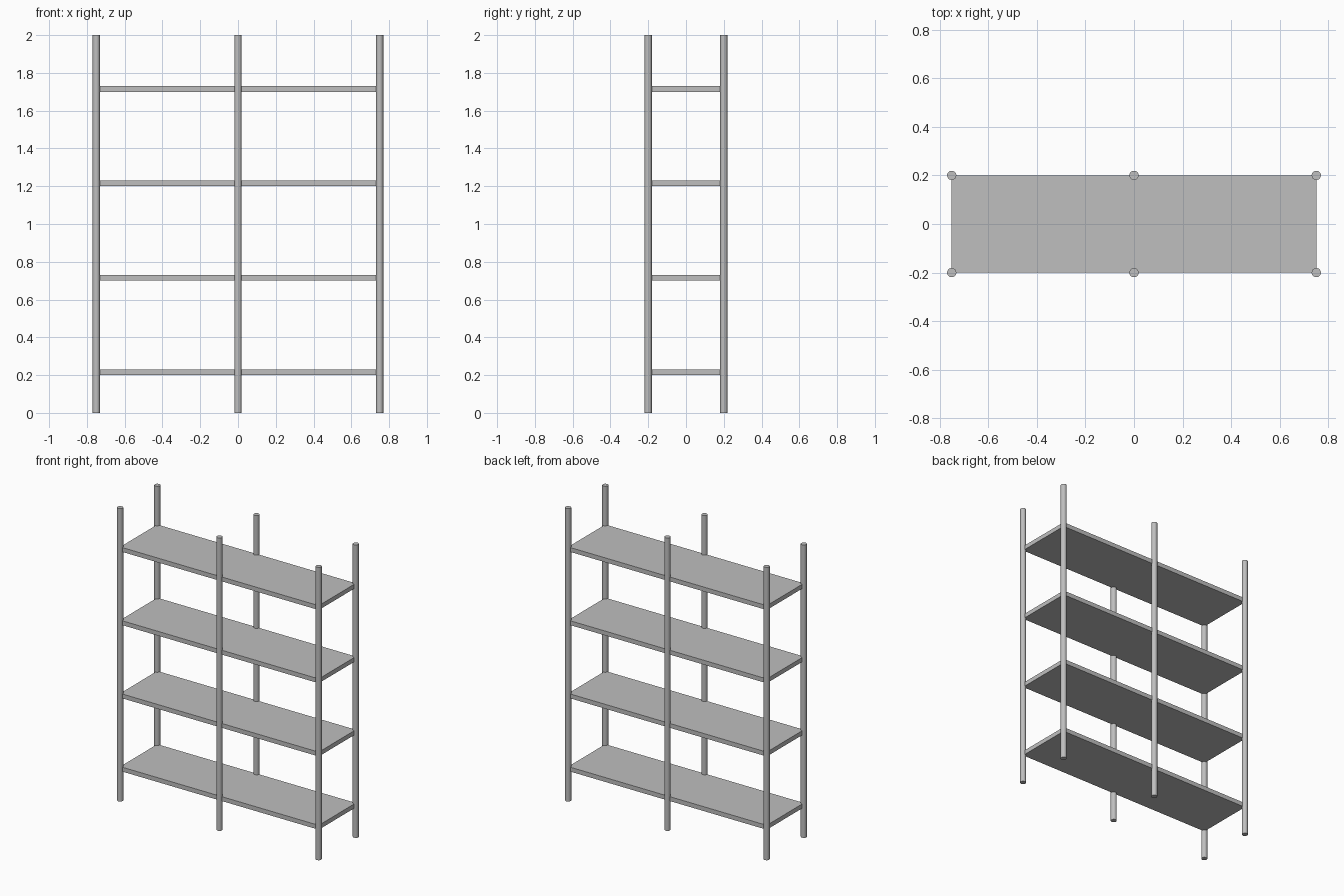
import bpy

cube = bpy.data.objects.get("Cube")
if cube:
    bpy.data.objects.remove(cube, do_unlink=True)

# One grey finish for the whole unit
grey = bpy.data.materials.new("grey")
grey.use_nodes = True
colour = (0.52, 0.52, 0.52, 1)
grey.diffuse_color = colour
grey.node_tree.nodes["Principled BSDF"].inputs["Base Color"].default_value = colour

HEIGHT, HALF_WIDTH, HALF_DEPTH = 2.0, 0.75, 0.2
POST_RADIUS, SHELF_THICKNESS = 0.019, 0.03


def add_post(name, x, y):
    bpy.ops.mesh.primitive_cylinder_add(
        vertices=32, radius=POST_RADIUS, depth=HEIGHT, location=(x, y, HEIGHT / 2))
    post = bpy.context.object
    post.name = name
    post.data.materials.append(grey)
    bpy.ops.object.shade_smooth_by_angle()


def add_shelf(name, bottom):
    bpy.ops.mesh.primitive_cube_add(size=1, location=(0, 0, bottom + SHELF_THICKNESS / 2))
    shelf = bpy.context.object
    shelf.name = name
    shelf.scale = (2 * HALF_WIDTH, 2 * HALF_DEPTH, SHELF_THICKNESS)
    bpy.ops.object.transform_apply(location=False, rotation=False, scale=True)
    shelf.data.materials.append(grey)


# Round posts along the front and back edges
for side, x in (("right", -HALF_WIDTH), ("middle", 0), ("left", HALF_WIDTH)):
    for end, y in (("front", -HALF_DEPTH), ("back", HALF_DEPTH)):
        add_post(f"{end}_{side}_post", x, y)

# Evenly spaced boards
for i in range(4):
    add_shelf(f"shelf_{i + 1}", 0.2 + 0.5 * i)
